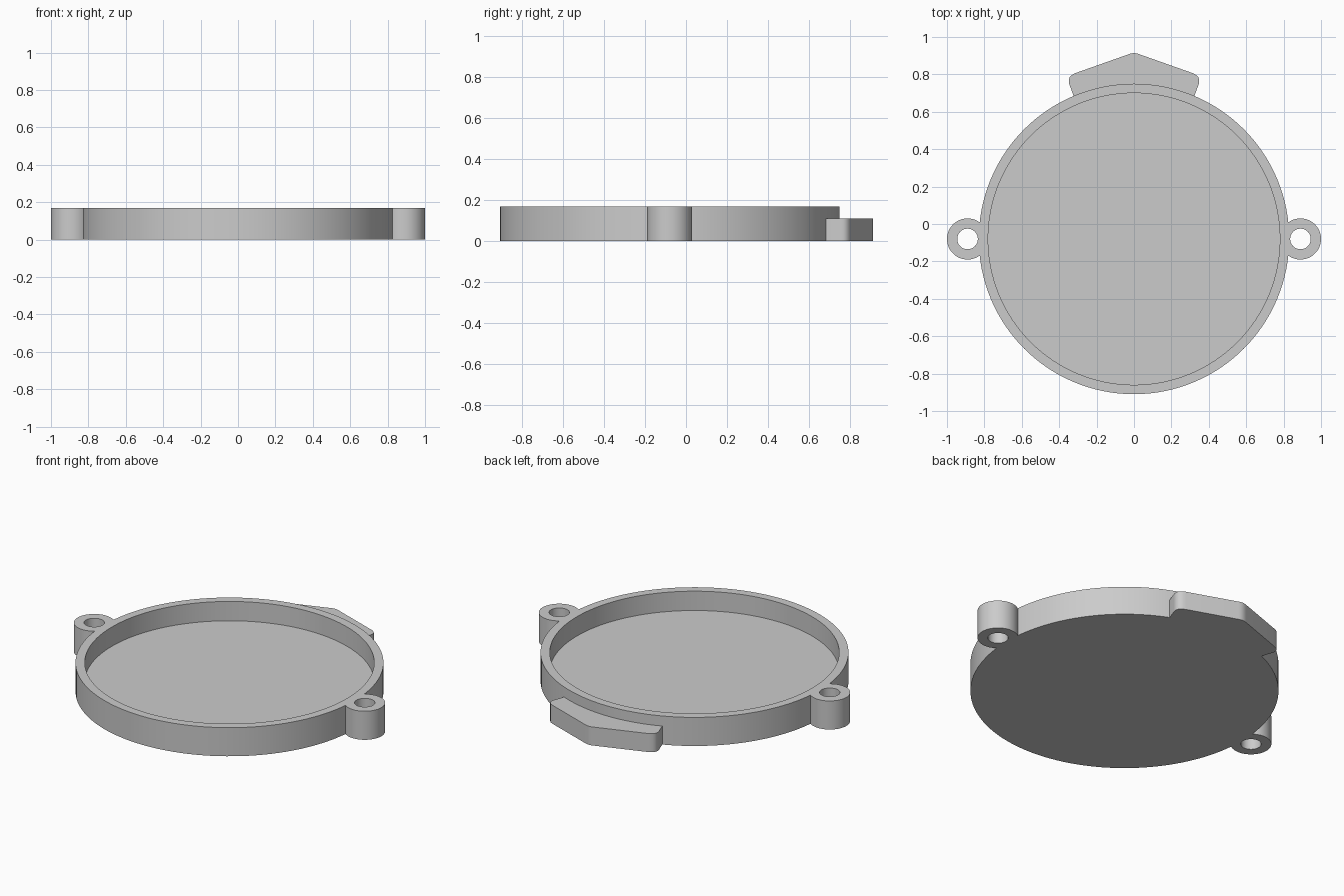
import bpy, bmesh, math
from mathutils import Vector

if "Cube" in bpy.data.objects:
    bpy.data.objects.remove(bpy.data.objects["Cube"], do_unlink=True)

CENTRE_Y = -0.08
HEIGHT = 0.17
FLOOR = 0.055
OUTER, INNER = 0.83, 0.78
LUG_X, LUG_R, HOLE_R = 0.89, 0.11, 0.055
TAB_HEIGHT = 0.11

grey = bpy.data.materials.new("plain grey")
grey.use_nodes = True
grey.diffuse_color = (0.6, 0.6, 0.6, 1)
grey.node_tree.nodes["Principled BSDF"].inputs["Base Color"].default_value = (0.6, 0.6, 0.6, 1)


def prism(name, outline, z0, z1):
    """Extrude a closed counter-clockwise outline from z0 to z1."""
    bm = bmesh.new()
    face = bm.faces.new([bm.verts.new((x, y, z0)) for x, y in outline])
    top = bmesh.ops.extrude_face_region(bm, geom=[face])["geom"]
    verts = [v for v in top if isinstance(v, bmesh.types.BMVert)]
    bmesh.ops.translate(bm, verts=verts, vec=(0, 0, z1 - z0))
    bmesh.ops.recalc_face_normals(bm, faces=bm.faces)
    mesh = bpy.data.meshes.new(name)
    bm.to_mesh(mesh)
    bm.free()
    mesh.materials.append(grey)
    ob = bpy.data.objects.new(name, mesh)
    bpy.context.collection.objects.link(ob)
    return ob


def circle(x, r, n):
    return [(x + r * math.cos(math.tau * i / n),
             CENTRE_Y + r * math.sin(math.tau * i / n)) for i in range(n)]


def activate(ob):
    bpy.ops.object.select_all(action='DESELECT')
    ob.select_set(True)
    bpy.context.view_layer.objects.active = ob


def combine(target, tool, operation):
    """Apply a boolean and discard the tool."""
    mod = target.modifiers.new(operation.title(), 'BOOLEAN')
    mod.operation, mod.object, mod.solver = operation, tool, 'EXACT'
    activate(target)
    bpy.ops.object.modifier_apply(modifier=mod.name)
    bpy.data.objects.remove(tool, do_unlink=True)


def rounded(start, corner, end, steps=6):
    """Quadratic curve round a corner."""
    a, b, c = Vector(start), Vector(corner), Vector(end)
    return [tuple(a * (1 - t) ** 2 + b * 2 * t * (1 - t) + c * t * t)
            for t in (i / steps for i in range(steps + 1))]


# Round dish with a screw lug on each side
dish = prism("dish_with_lugs", circle(0, OUTER, 128), 0, HEIGHT)
for side in (-1, 1):
    combine(dish, prism("lug", circle(side * LUG_X, LUG_R, 48), 0, HEIGHT), 'UNION')
for side in (-1, 1):
    combine(dish, prism("hole", circle(side * LUG_X, HOLE_R, 40), -0.1, HEIGHT + 0.1), 'DIFFERENCE')
combine(dish, prism("pocket", circle(0, INNER, 128), FLOOR, HEIGHT + 0.1), 'DIFFERENCE')

# Pointed tab at the back, its inner edge buried in the dish wall
right_half = [(0.325, 0.69)] + rounded((0.345, 0.745), (0.362, 0.79), (0.31, 0.808))
tip = rounded((0.03, 0.907), (0, 0.92), (-0.03, 0.907))
left_half = [(-x, y) for x, y in reversed(right_half)]
buried = 0.81
arc = [(buried * math.sin(a), CENTRE_Y + buried * math.cos(a))
       for a in (math.radians(-23 + 46 * i / 24) for i in range(25))]
tab = prism("back_tab", right_half + tip + left_half + arc, 0, TAB_HEIGHT)

for ob in (dish, tab):
    activate(ob)
    bpy.ops.object.shade_smooth_by_angle(angle=math.radians(30))
